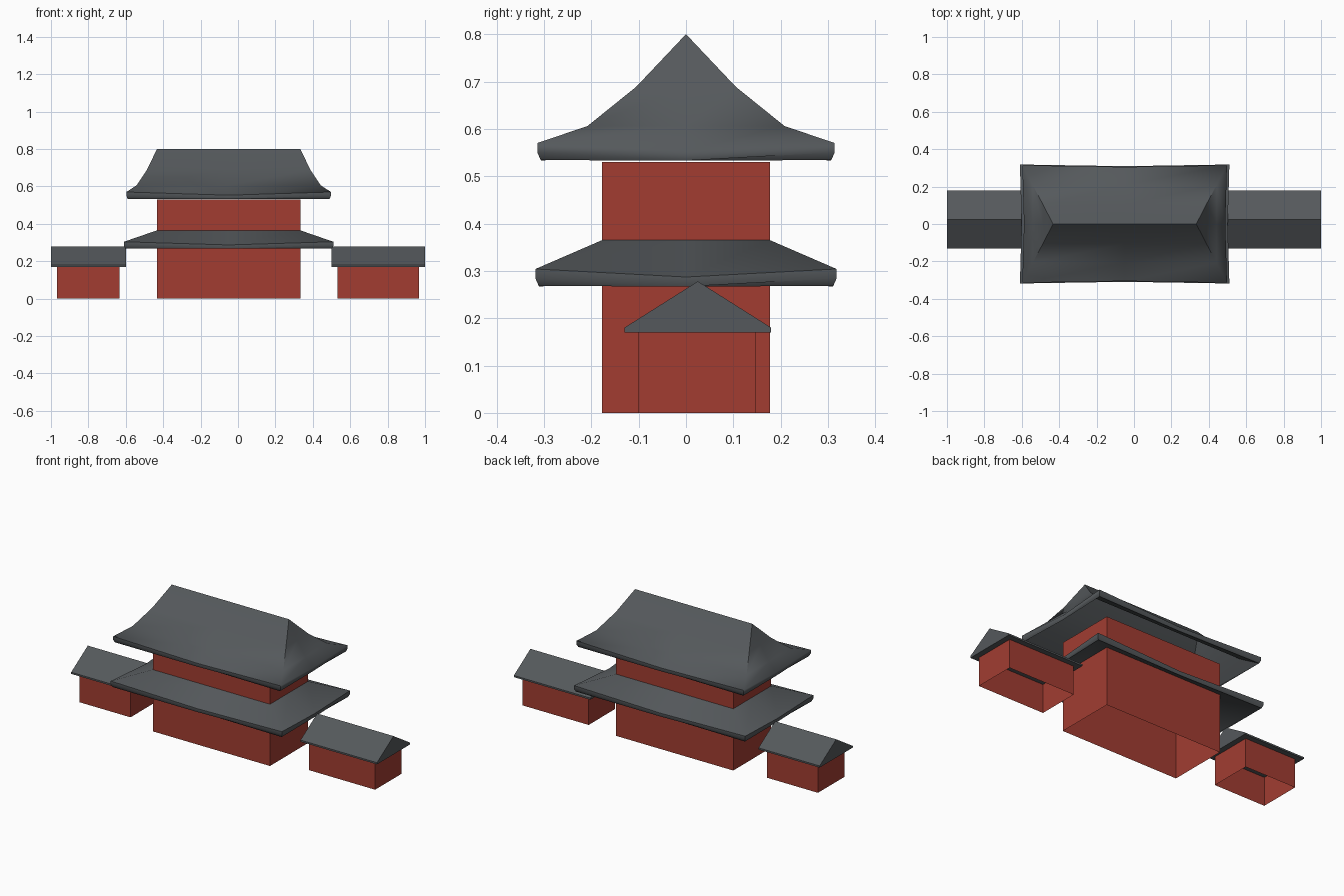
import bpy, bmesh, math

if "Cube" in bpy.data.objects:
    bpy.data.objects.remove(bpy.data.objects["Cube"])


def material(name, rgb):
    m = bpy.data.materials.new(name)
    m.diffuse_color = (*rgb, 1)
    m.use_nodes = True
    m.node_tree.nodes["Principled BSDF"].inputs["Base Color"].default_value = m.diffuse_color
    return m


RED = material("red wall", (0.36, 0.046, 0.031))
GREY = material("grey tile", (0.09, 0.099, 0.106))
CX = -0.05  # centre of the main hall


def finish(bm, name, mat, angle=None):
    me = bpy.data.meshes.new(name)
    bm.to_mesh(me)
    bm.free()
    me.materials.append(mat)
    ob = bpy.data.objects.new(name, me)
    bpy.context.collection.objects.link(ob)
    if angle:
        bpy.ops.object.select_all(action='DESELECT')
        ob.select_set(True)
        bpy.context.view_layer.objects.active = ob
        bpy.ops.object.shade_smooth_by_angle(angle=math.radians(angle))
    return ob


def loft(bm, rings):
    """Join closed rings of points with quads, from the first to the last."""
    rows = [[bm.verts.new(p) for p in r] for r in rings]
    for a, b in zip(rows, rows[1:]):
        for i in range(len(a)):
            j = (i + 1) % len(a)
            bm.faces.new((a[i], a[j], b[j], b[i]))
    return rows


def rect(x0, x1, y0, y1, z):
    return [(x0, y0, z), (x1, y0, z), (x1, y1, z), (x0, y1, z)]


def walls(name, x0, x1, y0, y1, h):
    # four walls, open at the bottom and under the roof
    bm = bmesh.new()
    loft(bm, [rect(x0, x1, y0, y1, 0), rect(x0, x1, y0, y1, h)])
    finish(bm, name, RED)


def eave_ring(hx, hy, z, sag=0.0, inset=0.0):
    # rectangle with corners lifted above, and flared past, the side middles
    pts = []
    for sx, sy in ((-1, -1), (0, -1), (1, -1), (1, 0), (1, 1), (0, 1), (-1, 1), (-1, 0)):
        mid = sx * sy == 0
        d = inset if mid else 0
        pts.append((CX + sx * (hx - d), sy * (hy - d), z - (sag if mid else 0)))
    return pts


def hip_roof(name, levels):
    """levels: (half x, half y, z) from the eave up to the top."""
    t, sag, inset = 0.02, 0.017, 0.009
    hx, hy, z = levels[0]
    under = [eave_ring(a, max(b, 0), c - t) for a, b, c in reversed(levels[1:])]
    under.append(eave_ring(hx - 0.007, hy - 0.007, z - t - 0.016, sag - 0.016, inset))
    under.append(eave_ring(hx, hy, z - t, sag, inset))
    over = [eave_ring(hx, hy, z, sag, inset)]
    over += [eave_ring(*lv) for lv in levels[1:]]
    bm = bmesh.new()
    loft(bm, under + over)
    bmesh.ops.remove_doubles(bm, verts=bm.verts, dist=0.0005)
    bmesh.ops.recalc_face_normals(bm, faces=bm.faces)
    finish(bm, name, GREY, 55)


def gable_roof(name, x0, x1):
    # thin slab rising to a ridge, with closed ends
    bm = bmesh.new()
    y0, y1, ym = -0.13, 0.18, 0.025
    rows = loft(bm, [rect(x0, x1, y0, y1, 0.17), rect(x0, x1, y0, y1, 0.18)])
    a, b, c, d = rows[1]
    r0 = bm.verts.new((x0, ym, 0.278))
    r1 = bm.verts.new((x1, ym, 0.278))
    for f in ((a, b, r1, r0), (c, d, r0, r1), (b, c, r1), (d, a, r0), rows[0][::-1]):
        bm.faces.new(f)
    bmesh.ops.recalc_face_normals(bm, faces=bm.faces)
    finish(bm, name, GREY, 50)


# main hall
walls("hall_walls", CX - 0.383, CX + 0.383, -0.177, 0.177, 0.53)
hip_roof("lower_roof", [(0.56, 0.318, 0.304), (0.383, 0.177, 0.365)])
hip_roof("upper_roof", [(0.547, 0.314, 0.57), (0.492, 0.208, 0.606),
                        (0.437, 0.105, 0.689), (0.383, 0.0, 0.8)])

# side wings
for side, x0, x1 in (("left", -1.0, -0.6), ("right", 0.5, 1.0)):
    walls(side + "_wing_walls", x0 + 0.033, x1 - 0.033, -0.1, 0.148, 0.17)
    gable_roof(side + "_wing_roof", x0, x1)
